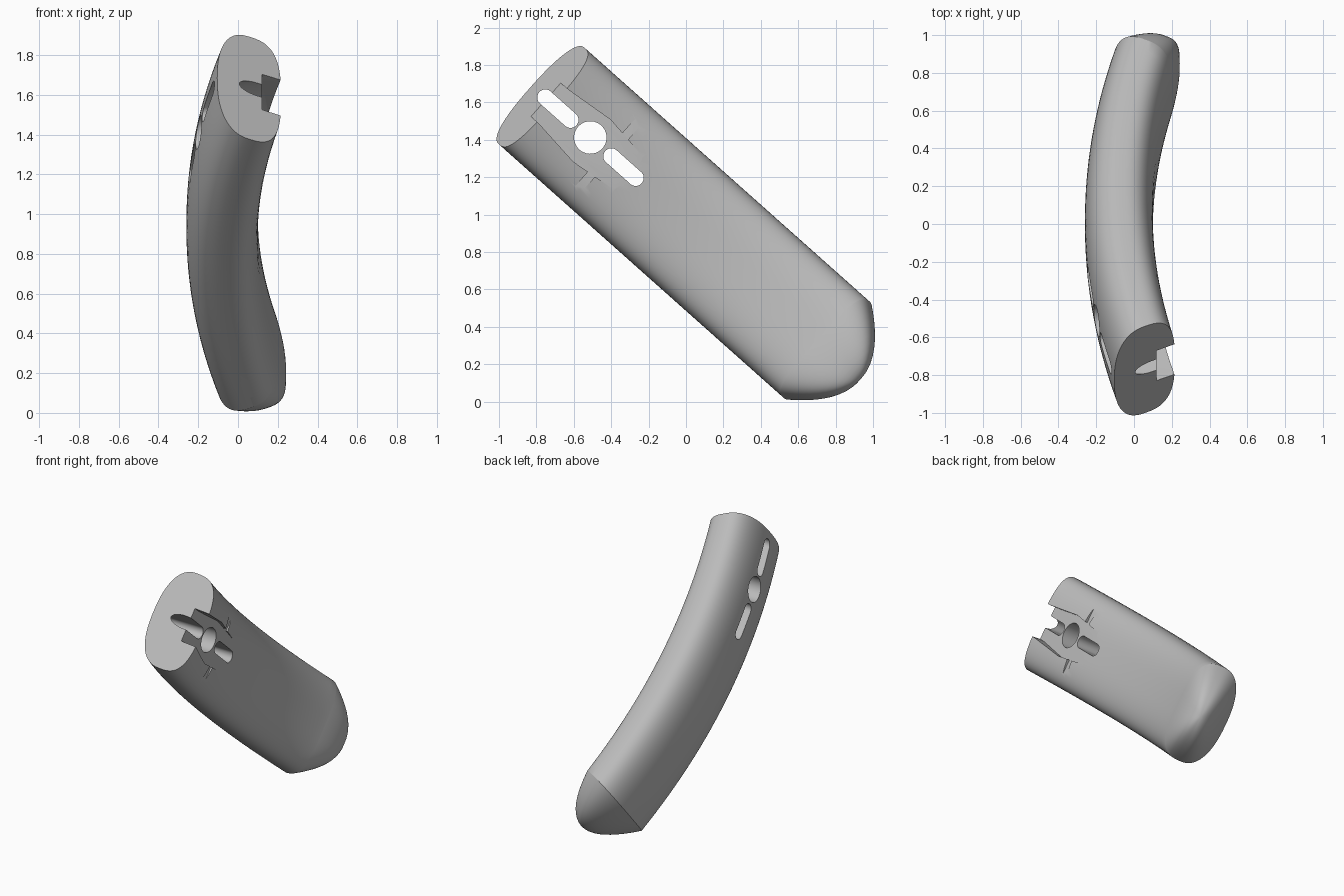
import bpy, bmesh
from math import sin, cos, pi, copysign
from mathutils import Vector

cube = bpy.data.objects.get("Cube")
if cube:
    bpy.data.objects.remove(cube, do_unlink=True)

grey = bpy.data.materials.new("plain_grey")
grey.use_nodes = True
colour = (0.5, 0.5, 0.5, 1)
grey.diffuse_color = colour
grey.node_tree.nodes["Principled BSDF"].inputs["Base Color"].default_value = colour


def place(x, u, w):
    """x across, u along the bar (down and back), w over its width."""
    return Vector((x, 0.005 + 0.747 * u + 0.665 * w, 0.943 - 0.665 * u + 0.747 * w))


def make_object(name, bm):
    bmesh.ops.recalc_face_normals(bm, faces=bm.faces)
    mesh = bpy.data.meshes.new(name)
    bm.to_mesh(mesh)
    bm.free()
    mesh.materials.append(grey)
    obj = bpy.data.objects.new(name, mesh)
    bpy.context.collection.objects.link(obj)
    return obj


# Oval section, flatter on the inner side
SIDES = 72
section = []
for i in range(SIDES):
    a = 2 * pi * i / SIDES
    c, s = cos(a), sin(a)
    power = 2 / (3 if c > 0 else 2.4)
    section.append((0.18 * copysign(abs(c) ** power, c),
                    0.345 * copysign(abs(s) ** power, s)))


def bow(u):
    return -0.08 + 0.125 * u * u


def body_ring(t):
    length = 1.04 if t < 0 else 1.0
    ring = []
    for dx, w in section:
        u = t * (length - 0.42 * dx)
        ring.append(place(bow(u) + dx, u, w))
    return ring


# Cap narrows to a rounded ridge leaning to the inner side
def cap_ring(k):
    rise = 1 - k * k
    ring = []
    for dx, w in section:
        u = 1.0 - 0.42 * dx
        x = bow(u) + dx
        tip_x, tip_u = bow(1) + 0.155 * rise, 1.0 + 0.235 * rise
        ring.append(place(tip_x + (x - bow(1)) * k, tip_u + (u - 1) * k, w * k))
    return ring


# Curved bar with a flat upper end and a domed lower end
bm = bmesh.new()
STEPS = 28
rings = [body_ring(-1 + 2 * i / STEPS) for i in range(STEPS + 1)]
rings += [cap_ring(cos(pi / 2 * i / 14)) for i in range(1, 14)]
loops = [[bm.verts.new(p) for p in ring] for ring in rings]
for a, b in zip(loops, loops[1:]):
    for i in range(SIDES):
        j = (i + 1) % SIDES
        bm.faces.new((a[i], a[j], b[j], b[i]))
bm.faces.new(loops[0])
tip = bm.verts.new(place(bow(1) + 0.155, 1.235, 0))
for i in range(SIDES):
    bm.faces.new((loops[-1][i], loops[-1][(i + 1) % SIDES], tip))
body = make_object("curved_bar", bm)


def prism(name, outline, x0, x1):
    bm = bmesh.new()
    low = [bm.verts.new(place(x0, u, w)) for u, w in outline]
    high = [bm.verts.new(place(x1, u, w)) for u, w in outline]
    bm.faces.new(low)
    bm.faces.new(high)
    for i in range(len(low)):
        j = (i + 1) % len(low)
        bm.faces.new((low[i], low[j], high[j], high[i]))
    obj = make_object(name, bm)
    obj.hide_render = True
    return obj


def slot(centre, half, radius, n=32):
    pts = []
    for i in range(n):
        a = 2 * pi * (i + 0.5) / n
        pts.append((centre + copysign(half, cos(a)) + radius * cos(a),
                    0.007 + radius * sin(a)))
    return pts


# Flat channel, cross groove and through holes
edge = [(-1.3, 0.115), (-0.95, 0.12), (-0.68, 0.15), (-0.4, 0.115), (-0.3, 0.1)]
channel = edge + [(u, -w) for u, w in reversed(edge)]
groove = [(-0.585, -0.29), (-0.54, -0.29), (-0.54, 0.29), (-0.585, 0.29)]
cutters = [
    prism("channel_cutter", channel, 0.12, 0.6),
    prism("groove_cutter", groove, 0.1205, 0.6),
    prism("round_hole_cutter", slot(-0.698, 0, 0.087), -0.6, 0.6),
    prism("upper_slot_cutter", slot(-0.93, 0.09, 0.043), -0.6, 0.6),
    prism("lower_slot_cutter", slot(-0.46, 0.087, 0.043), -0.6, 0.6),
]

bpy.ops.object.select_all(action="DESELECT")
body.select_set(True)
bpy.context.view_layer.objects.active = body
for cutter in cutters:
    mod = body.modifiers.new(cutter.name, "BOOLEAN")
    mod.operation = "DIFFERENCE"
    mod.solver = "EXACT"
    mod.object = cutter
    bpy.ops.object.modifier_apply(modifier=mod.name)
    bpy.data.objects.remove(cutter, do_unlink=True)
bpy.ops.object.shade_smooth_by_angle(angle=0.5)
